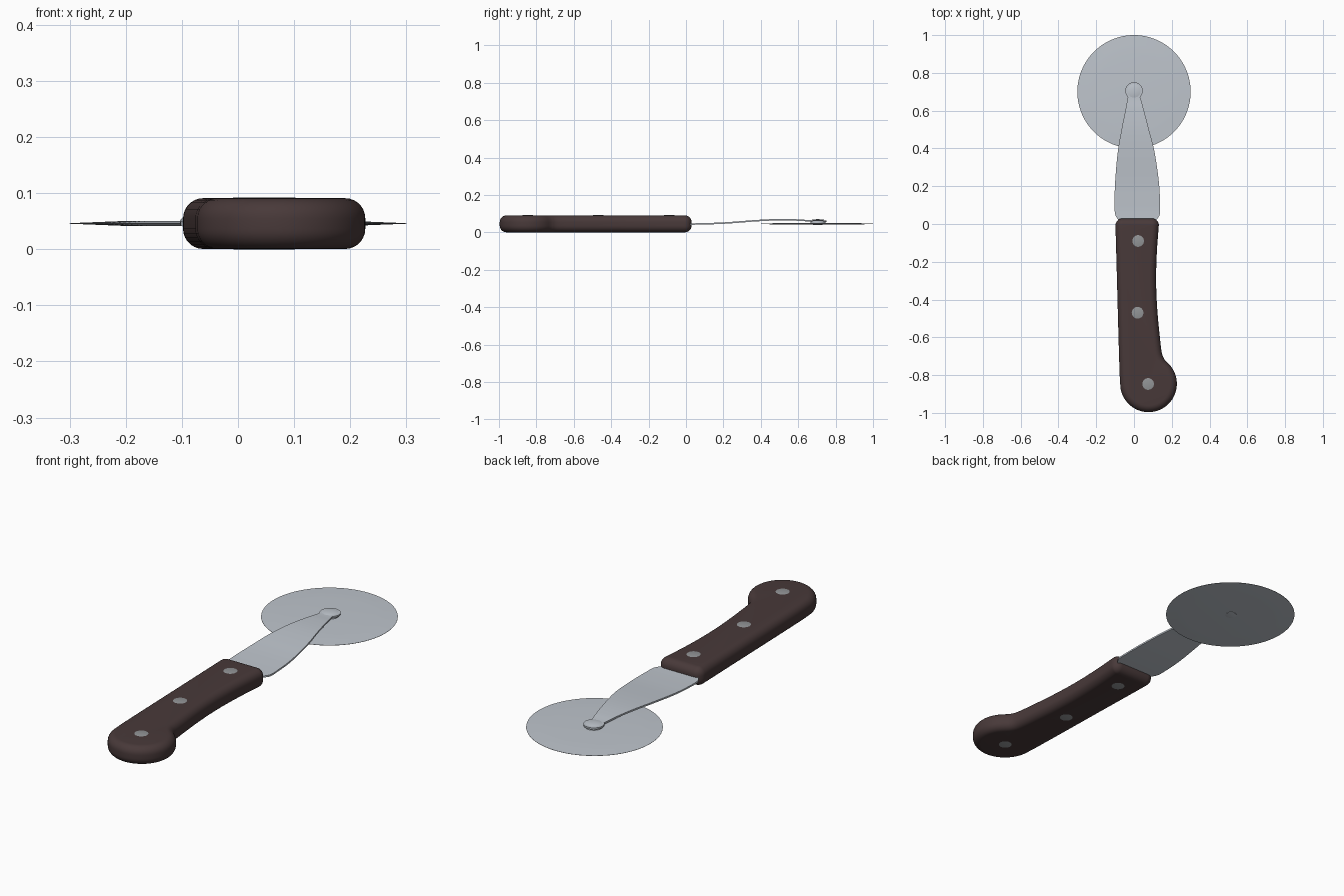
import bpy, bmesh, math
from mathutils import Vector

if "Cube" in bpy.data.objects:
    bpy.data.objects.remove(bpy.data.objects["Cube"])


def material(name, rgb):
    m = bpy.data.materials.new(name)
    m.diffuse_color = (*rgb, 1)
    m.use_nodes = True
    m.node_tree.nodes["Principled BSDF"].inputs["Base Color"].default_value = m.diffuse_color
    return m


STEEL = material("brushed steel", (0.52, 0.56, 0.61))
RIVET = material("grey rivet metal", (0.29, 0.30, 0.31))
WOOD = material("dark brown wood", (0.065, 0.041, 0.041))


def finish(name, bm, mat, angle=35):
    bmesh.ops.recalc_face_normals(bm, faces=bm.faces)
    me = bpy.data.meshes.new(name)
    bm.to_mesh(me)
    bm.free()
    me.materials.append(mat)
    ob = bpy.data.objects.new(name, me)
    bpy.context.collection.objects.link(ob)
    bpy.ops.object.select_all(action='DESELECT')
    ob.select_set(True)
    bpy.context.view_layer.objects.active = ob
    bpy.ops.object.shade_smooth_by_angle(angle=math.radians(angle))
    return ob


def loft(name, rings, mat, angle=35):
    """Join closed rings of points with quads and cap both ends."""
    bm = bmesh.new()
    loops = [[bm.verts.new(p) for p in r] for r in rings]
    n = len(loops[0])
    for a, b in zip(loops, loops[1:]):
        for i in range(n):
            j = (i + 1) % n
            bm.faces.new((a[i], a[j], b[j], b[i]))
    bm.faces.new(loops[0][::-1])
    bm.faces.new(loops[-1])
    return finish(name, bm, mat, angle)


def turned(name, x, y, profile, mat, n=48, angle=35):
    """Round part about a vertical axis from (radius, z) pairs."""
    return loft(name, [[(x + r * math.cos(2 * math.pi * i / n),
                         y + r * math.sin(2 * math.pi * i / n), z)
                        for i in range(n)] for r, z in profile], mat, angle)


def spline(pts, steps):
    """Open Catmull-Rom curve through points of any dimension."""
    p = [Vector(q) for q in pts]
    p = [2 * p[0] - p[1]] + p + [2 * p[-1] - p[-2]]
    out = []
    for a, b, c, d in zip(p, p[1:], p[2:], p[3:]):
        for s in range(steps):
            t = s / steps
            out.append(0.5 * (2 * b + (c - a) * t + (2 * a - 5 * b + 4 * c - d) * t * t
                              + (3 * b - a - 3 * c + d) * t ** 3))
    return out + [p[-2]]


def arc(cx, cy, r, a0, a1, n):
    return [Vector((cx + r * math.cos(math.radians(a0 + (a1 - a0) * i / n)),
                    cy + r * math.sin(math.radians(a0 + (a1 - a0) * i / n))))
            for i in range(n + 1)]


# Handle: bulbous outline, edges rounded by insetting along the normals
outline = arc(0.077, -0.846, 0.15, 180, 408, 40)
outline += spline([(0.163, -0.72), (0.148, -0.685), (0.137, -0.6), (0.123, -0.45),
                   (0.117, -0.3), (0.121, -0.15), (0.131, -0.01)], 5)
outline += arc(0.094, -0.008, 0.038, 10, 90, 7)
outline += arc(-0.06, -0.008, 0.038, 90, 178, 7)
outline += spline([(-0.097, -0.05), (-0.09, -0.3), (-0.082, -0.6), (-0.076, -0.8)], 4)
normals = []
for i, p in enumerate(outline):
    t = outline[(i + 1) % len(outline)] - outline[i - 1]
    normals.append(Vector((-t.y, t.x)).normalized())
TOP, R = 0.091, 0.036
rings = []
for side in (0, 1):
    for k in range(8):
        a = math.pi / 2 * (k / 7 if side == 0 else 1 - k / 7)
        inset = R * (1 - math.sin(a))
        z = R * (1 - math.cos(a))
        z = z + 0.0005 if side == 0 else TOP - z
        rings.append([(p.x + m.x * inset, p.y + m.y * inset, z)
                      for p, m in zip(outline, normals)])
loft("handle", rings, WOOD, 50)

# Handle rivets, showing on both faces
for i, (x, y) in enumerate([(0.022, -0.09), (0.019, -0.47), (0.075, -0.847)]):
    turned(f"handle_rivet_{i + 1}", x, y,
           [(0.027, 0), (0.033, 0.001), (0.033, 0.0905), (0.027, 0.092)], RIVET, 32)

# Shank: bent tapering strip, stations are (left, right, y, z)
stations = spline([(-0.082, 0.118, 0.02, 0.045), (-0.099, 0.136, 0.05, 0.045),
                   (-0.103, 0.138, 0.1, 0.046), (-0.1, 0.132, 0.22, 0.051),
                   (-0.086, 0.109, 0.38, 0.063), (-0.066, 0.079, 0.5, 0.068),
                   (-0.046, 0.053, 0.6, 0.066), (-0.036, 0.038, 0.655, 0.062)], 5)
for k in range(-5, 10):
    a = k * 9
    w = 0.046 * math.cos(math.radians(a))
    stations.append(Vector((-w, w, 0.705 + 0.046 * math.sin(math.radians(a)), 0.061)))
H = 0.004
loft("shank", [[(l, y, z - H), (r, y, z - H), (r, y, z + H), (l, y, z + H)]
               for l, r, y, z in stations], STEEL)

# Cutting wheel: thin disc ground to a sharp rim
turned("cutting_wheel", 0, 0.7,
       [(0.2, 0.0415), (0.25, 0.0435), (0.3, 0.0455), (0.3, 0.0465), (0.25, 0.0485),
        (0.2, 0.0505)], STEEL, 96)

# Axle with washer, domed head and lower rivet
turned("axle_pin", 0, 0.705,
       [(0.016, 0.0385), (0.026, 0.040), (0.026, 0.064), (0.036, 0.067),
        (0.024, 0.0695), (0.008, 0.0705)], STEEL, 32)
turned("axle_washer", 0, 0.705, [(0.04, 0.05), (0.04, 0.058)], STEEL, 32)
